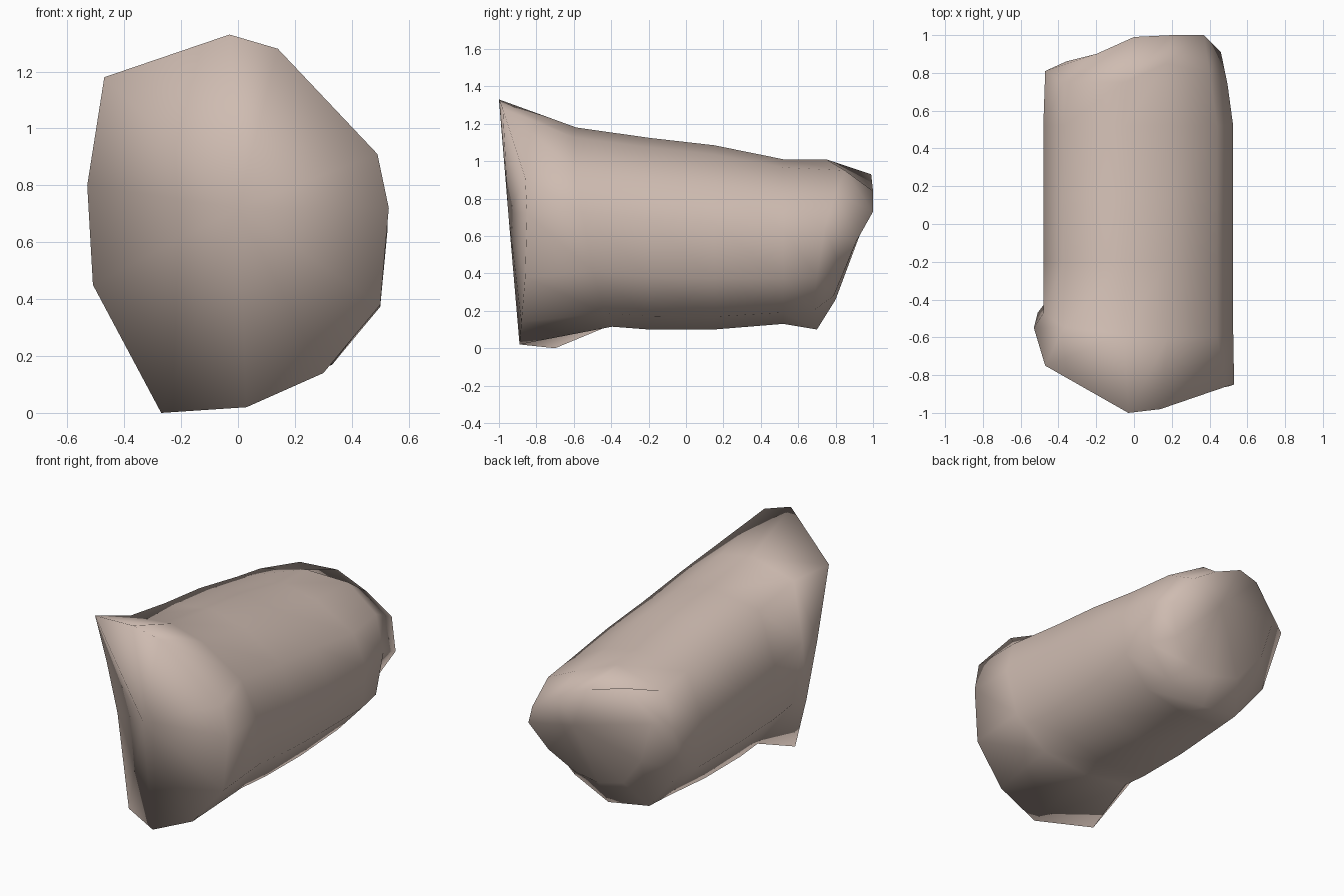
import bpy, bmesh

if "Cube" in bpy.data.objects:
    bpy.data.objects.remove(bpy.data.objects["Cube"])

# Rings run clockwise from the crest, as seen from the front
front_rim = [(-.03, -1, 1.33), (.14, -.98, 1.28), (.49, -.86, .91), (.53, -.85, .72),
             (.50, -.86, .38), (.30, -.88, .14), (.03, -.89, .02), (-.27, -.70, 0),
             (-.51, -.47, .45), (-.53, -.55, .80), (-.47, -.75, 1.18)]
body = [(-.05, 1.11), (.18, 1.06), (.44, .90), (.525, .68), (.50, .38), (.33, .17),
        (.05, .10), (-.24, .12), (-.46, .40), (-.48, .75), (-.37, 1.06)]
back_rim = [(-.05, .75, 1.01), (.17, .85, .95), (.40, .80, .83), (.495, .74, .64),
            (.47, .70, .38), (.30, .68, .20), (.05, .70, .10), (-.22, .68, .14),
            (-.45, .66, .42), (-.47, .81, .75), (-.37, .75, .93)]
back_cap = [(0, .99, .93), (.20, 1, .84), (.37, 1, .73), (.46, .91, .57),
            (.37, .84, .40), (.22, .79, .28), (.05, .80, .26), (-.13, .81, .31),
            (-.28, .85, .50), (-.36, .86, .76), (-.20, .90, .96)]


def station(y, top, bottom, lean=0):
    """Body section at depth y, stretched between two heights, leaning forward."""
    return [(x, y - lean * (z - .4 + x / 2), bottom + (z - .10) * (top - bottom) / 1.01)
            for x, z in body]


rings = [front_rim, station(-.45, 1.18, .115, .2), station(-.2, 1.125, .10),
         station(.15, 1.085, .10), station(.52, 1.01, .13), back_rim, back_cap]

# Stone block: lofted rings closed by two fans
bm = bmesh.new()
loops = [[bm.verts.new(p) for p in ring] for ring in rings]
n = len(body)
for a, b in zip(loops, loops[1:]):
    for i in range(n):
        j = (i + 1) % n
        bm.faces.new((a[i], a[j], b[j], b[i]))
for loop, tip in ((loops[0], (0, -.95, .72)), (loops[-1], (.12, .95, .66))):
    c = bm.verts.new(tip)
    for i in range(n):
        bm.faces.new((loop[i], loop[(i + 1) % n], c))
bmesh.ops.recalc_face_normals(bm, faces=bm.faces)
for f in bm.faces:
    f.smooth = True

mesh = bpy.data.meshes.new("stone_block")
bm.to_mesh(mesh)
bm.free()
stone = bpy.data.objects.new("stone_block", mesh)
bpy.context.collection.objects.link(stone)

# Warm grey-brown stone
mat = bpy.data.materials.new("stone")
mat.diffuse_color = (.62, .50, .44, 1)
mat.use_nodes = True
mat.node_tree.nodes["Principled BSDF"].inputs["Base Color"].default_value = mat.diffuse_color
mesh.materials.append(mat)
